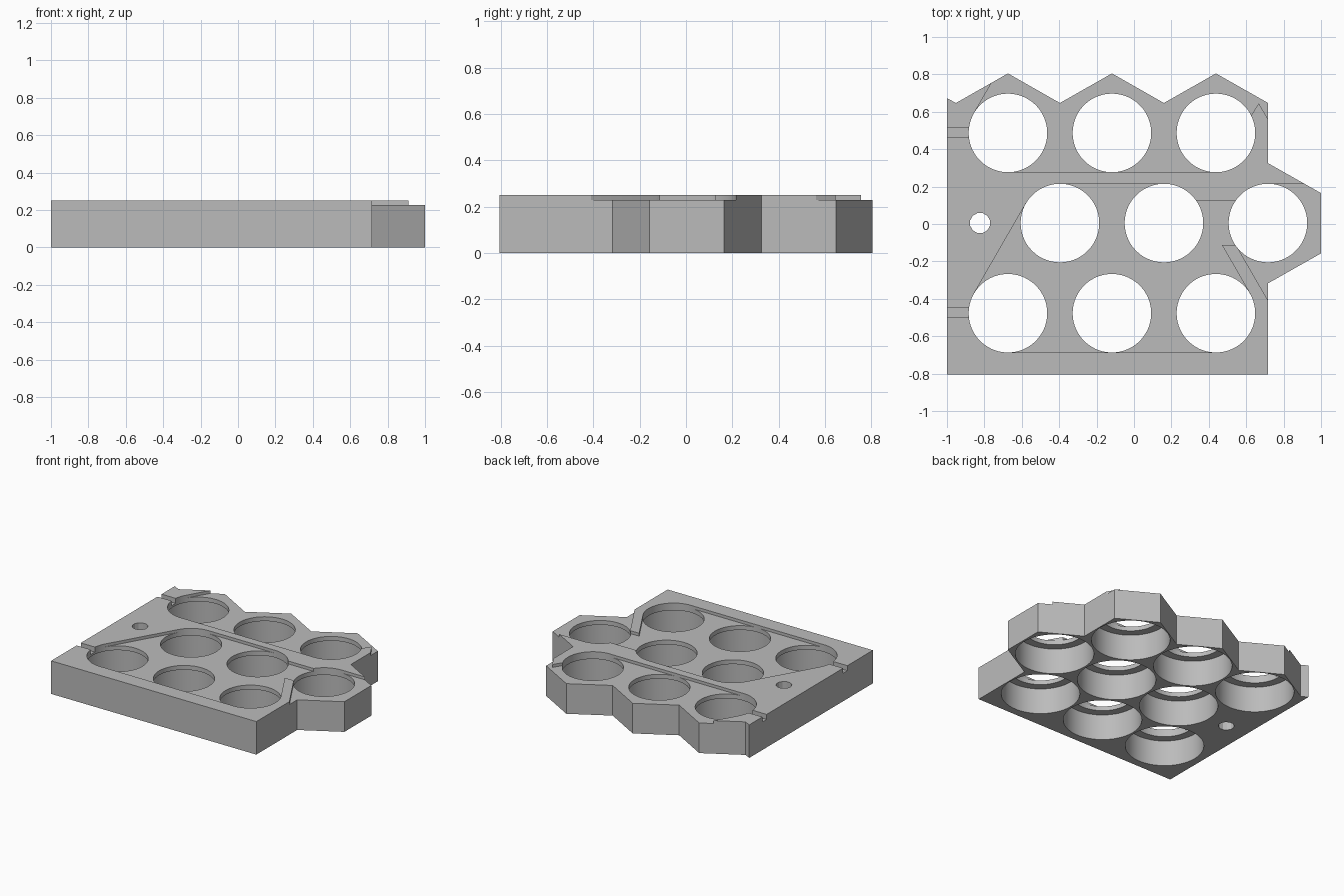
import bpy, bmesh, math

if "Cube" in bpy.data.objects:
    bpy.data.objects.remove(bpy.data.objects["Cube"])

TOP, FLOOR, LIP = 0.25, 0.228, 0.195   # rim height, recess floor, underside of hole lips
R, BORE = 0.21, 0.27                   # top opening and lower bore radii
PX, PY, Y0 = 0.556, 0.482, 0.005       # cell pitch

# Cell centres: three staggered rows of three
cells = [(x0 + i * PX, Y0 + row * PY)
         for row, x0 in ((1, -0.674), (0, -0.396), (-1, -0.674)) for i in range(3)]


def circle(cx, cy, r, n):
    return [(cx + r * math.cos(2 * math.pi * (k + .5) / n),
             cy + r * math.sin(2 * math.pi * (k + .5) / n)) for k in range(n)]


def prisms(name, parts):
    """One object made of upright prisms: (outline, z0, z1)."""
    bm = bmesh.new()
    for outline, z0, z1 in parts:
        face = bm.faces.new([bm.verts.new((x, y, z0)) for x, y in outline])
        ext = bmesh.ops.extrude_face_region(bm, geom=[face])["geom"]
        bmesh.ops.translate(bm, vec=(0, 0, z1 - z0),
                            verts=[v for v in ext if isinstance(v, bmesh.types.BMVert)])
    bmesh.ops.recalc_face_normals(bm, faces=bm.faces)
    mesh = bpy.data.meshes.new(name)
    bm.to_mesh(mesh)
    bm.free()
    obj = bpy.data.objects.new(name, mesh)
    bpy.context.collection.objects.link(obj)
    return obj


def cut(target, cutter):
    mod = target.modifiers.new("cut", 'BOOLEAN')
    mod.operation, mod.solver, mod.object = 'DIFFERENCE', 'EXACT', cutter
    bpy.context.view_layer.objects.active = target
    bpy.ops.object.modifier_apply(modifier=mod.name)
    bpy.data.objects.remove(cutter)


# Plate with straight front and left sides, honeycomb back and right sides
outline = [(-1, -0.805), (0.717, -0.805), (0.717, -0.317), (1, -0.157), (1, 0.165),
           (0.717, 0.325), (0.717, 0.647), (0.438, 0.805), (0.16, 0.647),
           (-0.118, 0.805), (-0.396, 0.647), (-0.674, 0.805), (-0.952, 0.647), (-1, 0.673)]
plate = prisms("cell_holder_plate", [(outline, 0, TOP)])

# Shallow strip recesses along the rows
back_recess = [(-0.674, 0.278), (0.438, 0.278), (0.438, 0.487), (0.62, 0.57),
               (0.667, 0.645), (0.717, 0.56), (0.8, 0.42), (0.8, 0.9),
               (-0.677, 0.9), (-0.856, 0.592), (-0.674, 0.487)]
front_recess = [(-0.674, -0.686), (0.438, -0.686), (0.438, -0.477), (0.62, -0.372),
                (0.47, -0.112), (0.545, -0.112), (0.8, -0.553), (1.1, -0.553),
                (1.1, 0.215), (0.716, 0.215), (0.716, 0.125), (0.25, 0.125),
                (0.16, 0.215), (-0.396, 0.215), (-0.396, 0.005), (-0.578, 0.11),
                (-0.856, -0.372), (-0.674, -0.477)]
cut(plate, prisms("recess_cutter", [(p, FLOOR, 0.4) for p in (back_recess, front_recess)]))

# Lead slots on the left edge
cut(plate, prisms("slot_cutter", [
    ([(-1.1, y - .025), (-0.8, y - .025), (-0.8, y + .025), (-1.1, y + .025)], 0.212, 0.4)
    for y in (0.49, -0.475)]))

# Wide bores from below, leaving a lip under the top
cut(plate, prisms("bore_cutter", [(circle(x, y, BORE, 64), -0.1, LIP) for x, y in cells]))

# Top openings and the small screw hole
cut(plate, prisms("opening_cutter",
                  [(circle(x, y, R, 64), 0.1, 0.4) for x, y in cells]
                  + [(circle(-0.823, Y0, 0.055, 12), -0.1, 0.4)]))

# Single grey material
grey = bpy.data.materials.new("grey")
grey.diffuse_color = (0.5, 0.5, 0.5, 1)
grey.use_nodes = True
grey.node_tree.nodes["Principled BSDF"].inputs["Base Color"].default_value = grey.diffuse_color
plate.data.materials.clear()
plate.data.materials.append(grey)
for p in plate.data.polygons:
    p.material_index = 0

plate.select_set(True)
bpy.context.view_layer.objects.active = plate
bpy.ops.object.shade_smooth_by_angle(angle=math.radians(25))
